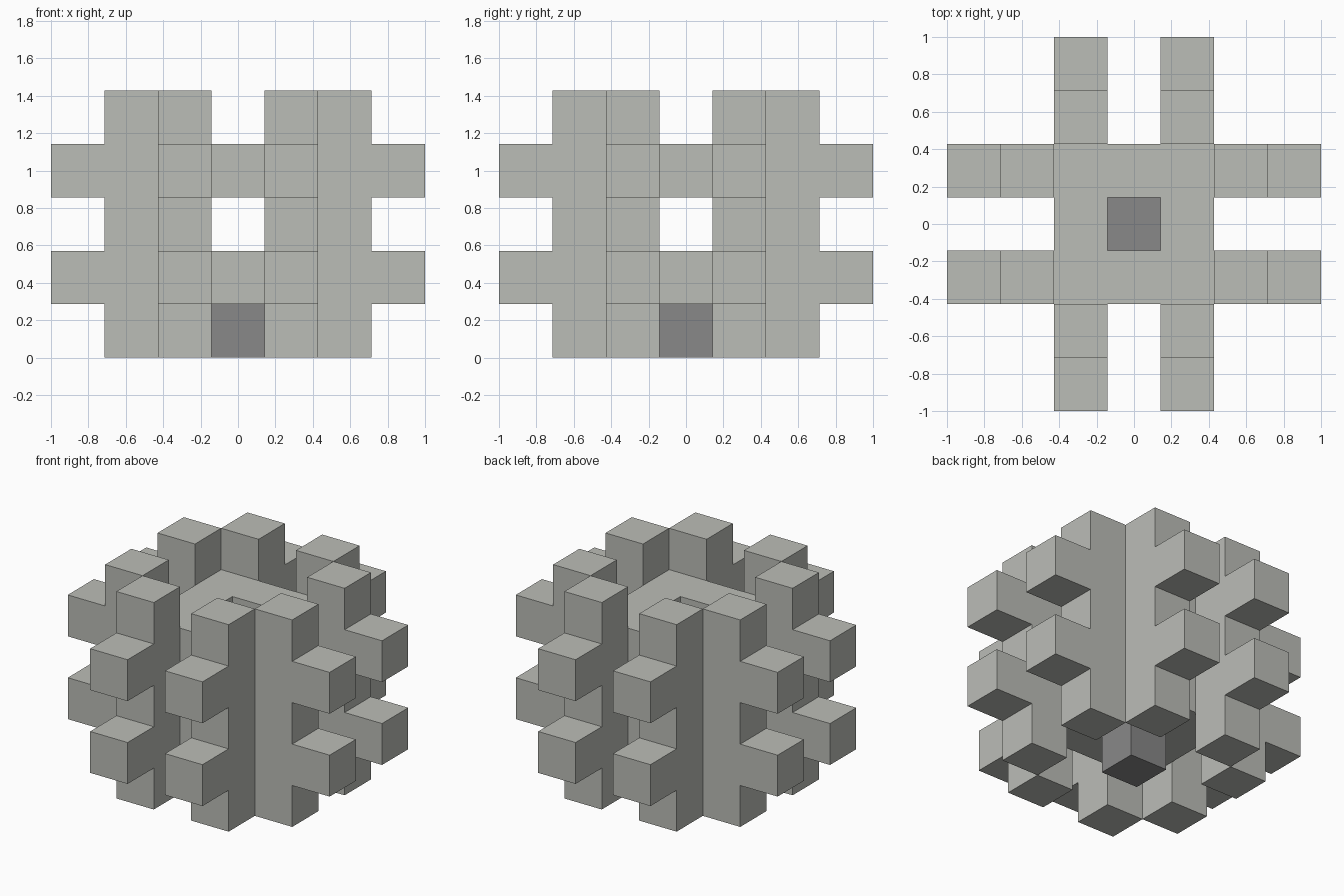
import bpy, bmesh
from mathutils import Vector

cube = bpy.data.objects.get("Cube")
if cube:
    bpy.data.objects.remove(cube, do_unlink=True)

UNIT = 2 / 7  # seven blocks span the longest side


def make_material(name, rgb):
    mat = bpy.data.materials.new(name)
    mat.use_nodes = True
    color = (*rgb, 1)
    mat.diffuse_color = color
    mat.node_tree.nodes["Principled BSDF"].inputs["Base Color"].default_value = color
    return mat


def box_cells(xs, ys, zs):
    return {(x, y, z) for x in xs for y in ys for z in zs}


def build_blocks(name, cells, mat):
    """One clean shell around a set of unit blocks, flat areas merged."""
    bm = bmesh.new()
    for cell in cells:
        centre = Vector(cell) + Vector((0, 0, 0.5))
        for axis in range(3):
            for sign in (-1, 1):
                normal = Vector((0, 0, 0))
                normal[axis] = sign
                if tuple(int(c + n) for c, n in zip(cell, normal)) in cells:
                    continue
                u = Vector((0, 0, 0))
                u[(axis + 1) % 3] = 0.5
                v = normal.cross(u)
                mid = centre + normal / 2
                corners = (mid - u - v, mid + u - v, mid + u + v, mid - u + v)
                bm.faces.new([bm.verts.new(c * UNIT) for c in corners])
    bmesh.ops.remove_doubles(bm, verts=bm.verts, dist=0.001)
    bmesh.ops.dissolve_limit(bm, angle_limit=0.01, verts=bm.verts, edges=bm.edges)
    mesh = bpy.data.meshes.new(name)
    bm.to_mesh(mesh)
    bm.free()
    mesh.materials.append(mat)
    obj = bpy.data.objects.new(name, mesh)
    bpy.context.collection.objects.link(obj)
    return obj


light_grey = make_material("light grey", (0.50, 0.51, 0.475))
dark_grey = make_material("dark grey", (0.246, 0.246, 0.246))

PAIR = (-1, 1)
OUTER = (-2, 2)
LEVELS = (1, 3)
FULL = range(-3, 4)
HEIGHT = range(5)

# Two levels of crossing rails
frame = box_cells(FULL, PAIR, LEVELS) | box_cells(PAIR, FULL, LEVELS)
# Eight upright posts beside the rails
frame |= box_cells(OUTER, PAIR, HEIGHT) | box_cells(PAIR, OUTER, HEIGHT)
build_blocks("lattice_frame", frame, light_grey)

# Single block under the middle opening
build_blocks("centre_block", {(0, 0, 0)}, dark_grey)
